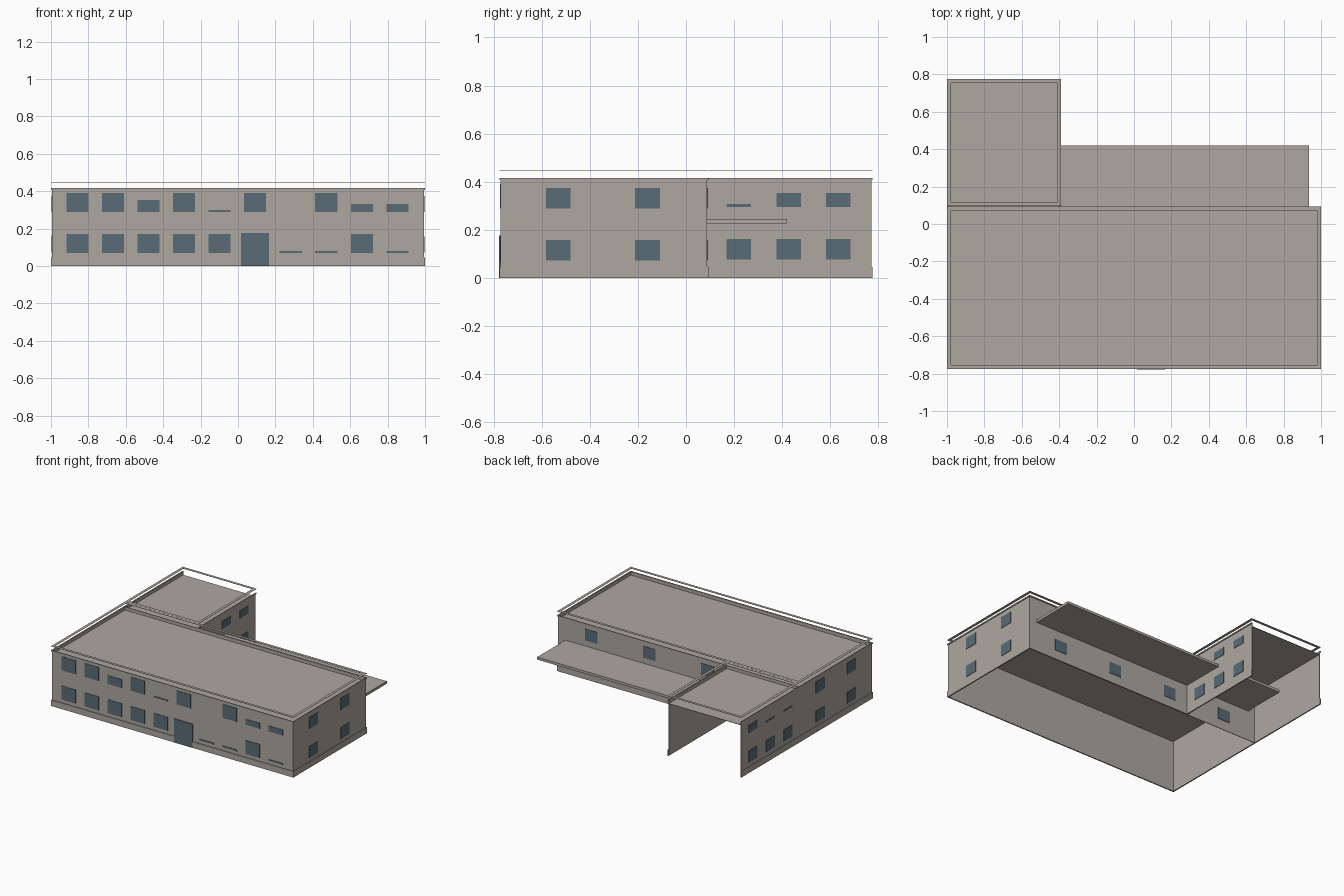
import bpy, bmesh
from mathutils import Vector

cube = bpy.data.objects.get("Cube")
if cube:
    bpy.data.objects.remove(cube, do_unlink=True)


def material(name, rgb):
    m = bpy.data.materials.new(name)
    m.use_nodes = True
    m.diffuse_color = (*rgb, 1)
    m.node_tree.nodes["Principled BSDF"].inputs["Base Color"].default_value = (*rgb, 1)
    return m


STONE = material("warm grey stone", (0.42, 0.39, 0.35))
GLASS = material("slate blue glass", (0.10, 0.15, 0.18))


def build(name, boxes, mat):
    """One object from a list of (low corner, high corner) boxes."""
    bm = bmesh.new()
    for a, b in boxes:
        lo = Vector(map(min, a, b))
        hi = Vector(map(max, a, b))
        cube = bmesh.ops.create_cube(bm, size=1)
        for v in cube["verts"]:
            v.co = [l + (c + 0.5) * (h - l) for c, l, h in zip(v.co, lo, hi)]
    mesh = bpy.data.meshes.new(name)
    bm.to_mesh(mesh)
    bm.free()
    mesh.materials.append(mat)
    obj = bpy.data.objects.new(name, mesh)
    bpy.context.collection.objects.link(obj)
    return obj


def slab(axis, face, out, span, z, depth0, depth1):
    """Box on a wall: axis is the wall's normal axis, out its outward sign."""
    d0, d1 = face + out * depth0, face + out * depth1
    if axis == "x":
        return (d0, span[0], z[0]), (d1, span[1], z[1])
    return (span[0], d0, z[0]), (span[1], d1, z[1])


X, Y, BACK, WING = 0.995, 0.771, 0.088, -0.394
WALL_TOP, ROOF, RAIL = 0.414, 0.39, 0.445
OVER = 0.005

# Each wall: normal axis, face position, outward sign, extent along the wall
walls = {
    "front": ("y", -Y, -1, (-X, X)),
    "right_end": ("x", X, 1, (-Y, BACK)),
    "back": ("y", BACK, 1, (-X, X)),
    "left_end": ("x", -X, -1, (-Y, Y)),
    "wing_side": ("x", WING, 1, (BACK, Y)),
}

# Walls with a plinth at the foot and a thin cornice at the top
for name, (axis, face, out, span) in walls.items():
    wide = (span[0] - OVER, span[1] + OVER)
    build(name + "_wall", [slab(axis, face, out, span, (0, WALL_TOP), -0.004, 0)], STONE)
    if name == "back":
        wide = (WING, span[1] + OVER)
    build(name + "_plinth", [slab(axis, face, out, wide, (0, 0.045), -0.002, OVER)], STONE)
    build(name + "_cornice", [slab(axis, face, out, wide, (0.407, 0.416), -0.002, OVER)], STONE)

# Flat roofs, canopy
build("main_roof", [((-X, -Y, ROOF - 0.003), (X, BACK, ROOF))], STONE)
build("wing_roof", [((-X, BACK, ROOF - 0.003), (WING, Y, ROOF))], STONE)
build("rear_canopy", [((-0.935, BACK - 0.004, 0.227), (0.935, 0.419, 0.246))], STONE)


# Thin flat rims floating above the roof edges
def rim(name, x0, x1, y0, y1, w=0.021, t=0.0015):
    z0, z1 = RAIL, RAIL + t
    build(name, [((x0, y0, z0), (x1, y0 + w, z1)), ((x0, y1 - w, z0), (x1, y1, z1)),
                 ((x0, y0 + w, z0), (x0 + w, y1 - w, z1)),
                 ((x1 - w, y0 + w, z0), (x1, y1 - w, z1))], STONE)


rim("main_rim", -1, 1, -0.776, 0.094)
rim("wing_rim", -1, -0.389, 0.095, 0.776)

# Windows: glass rises from the sill by a varying amount per bay
SLIT, LOW, MID = 0.011, 0.042, 0.063


def windows(name, wall, centres, width, sill, heights):
    axis, face, out, _ = walls[wall]
    panes = [slab(axis, face, out, (c - width / 2, c + width / 2), (sill, sill + h), -0.001, 0.003)
             for c, h in zip(centres, heights) if h]
    build(name, panes, GLASS)


F = 0.102
bays = [-0.858 + 0.19 * i for i in range(10)]
windows("front_upper_windows", "front", bays, 0.118, 0.289, [F, F, MID, F, SLIT, F, 0, F, LOW, LOW])
windows("front_lower_windows", "front", bays, 0.118, 0.07, [F] * 5 + [0, SLIT, SLIT, F, SLIT])

S = 0.086
ends = [-0.531, -0.16]
sides = [0.22, 0.427, 0.632]
rear = [-0.72, -0.24, 0.24, 0.72]
for row, sill in (("lower", 0.072), ("upper", 0.289)):
    windows("right_end_" + row + "_windows", "right_end", ends, 0.102, sill, [S, S])
    windows("left_end_" + row + "_windows", "left_end", ends, 0.102, sill, [S, S])
    windows("rear_" + row + "_windows", "back", rear, 0.102, sill, [S] * 4)
for wall, upper in (("wing_side", [SLIT, 0.058, 0.058]), ("left_end", [SLIT, SLIT, 0.058])):
    windows(wall + "_wing_lower_windows", wall, sides, 0.102, 0.076, [S] * 3)
    windows(wall + "_wing_upper_windows", wall, sides, 0.102, 0.296, upper)

# Entrance door stands proud of the plinth
build("front_door", [slab("y", -Y, -1, (0.015, 0.167), (0, 0.176), 0, 0.0065)], GLASS)
